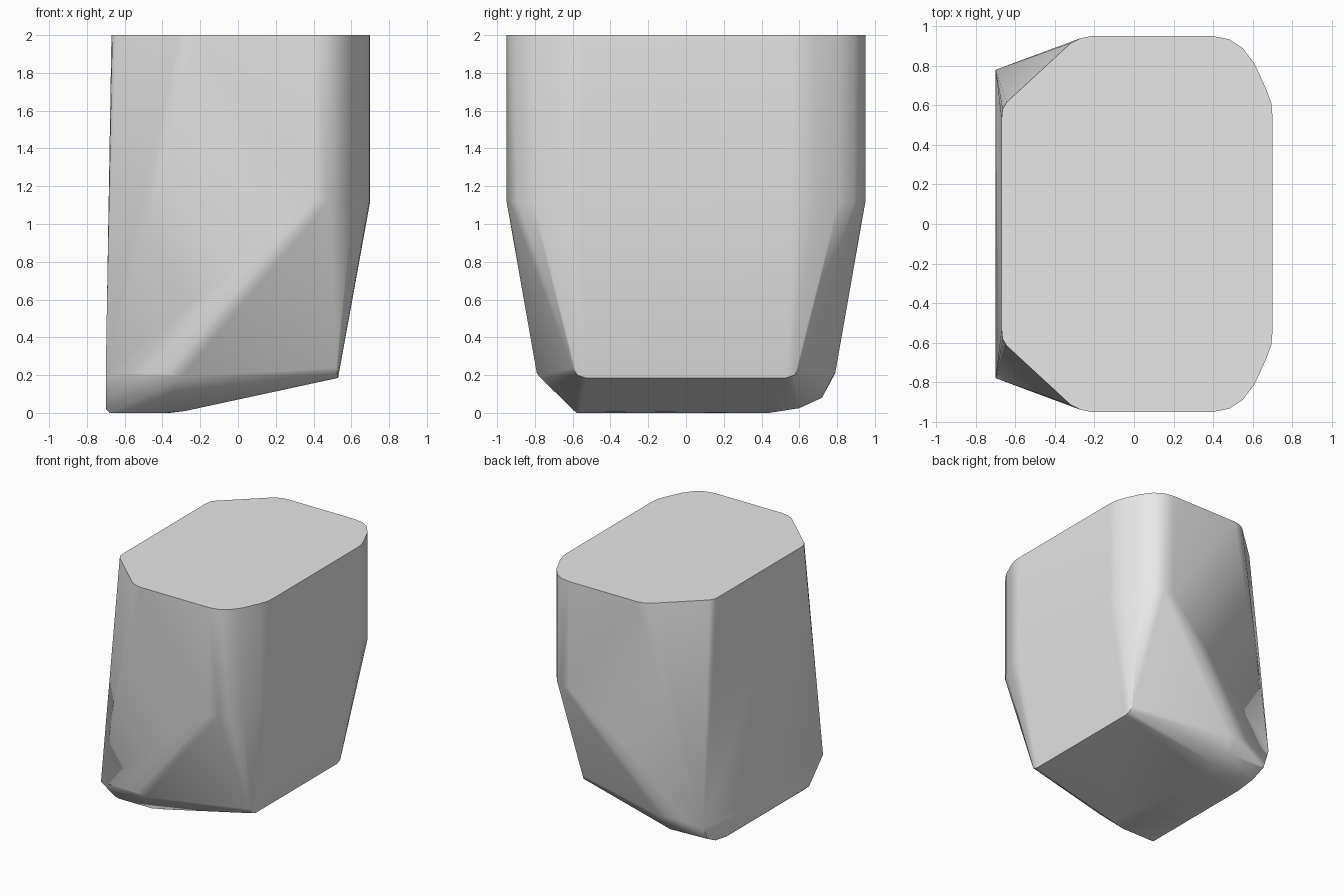
import bpy
import bmesh
import math

cube = bpy.data.objects.get("Cube")
if cube:
    bpy.data.objects.remove(cube, do_unlink=True)

# Plain grey material
grey = bpy.data.materials.new("plain grey")
grey.use_nodes = True
colour = (0.8, 0.8, 0.8, 1)
grey.diffuse_color = colour
grey.node_tree.nodes["Principled BSDF"].inputs["Base Color"].default_value = colour

TOP, KINK = 2.0, 1.12

# Rounded corner profile, and cut corner profile, as (x, y) for one half
rounded = [(0.40, 0.95), (0.48, 0.935), (0.55, 0.89), (0.61, 0.81),
           (0.67, 0.68), (0.695, 0.61), (0.70, 0.55)]
cut = [(-0.22, 0.95), (-0.27, 0.94), (-0.32, 0.915),
       (-0.645, 0.615), (-0.665, 0.58), (-0.67, 0.53)]

half = [(x, y, TOP) for x, y in rounded + cut]
# Upright walls reach down to the kink
half += [(x, y, KINK) for x, y in rounded]
# Tapered foot on the sloping side
half += [(0.53, 0.53, 0.185), (0.527, 0.575, 0.20), (0.52, 0.60, 0.24)]
# Widest line of the foot
half += [(-0.70, 0.78, 0.21), (-0.37, 0.79, 0.21), (-0.30, 0.775, 0.19)]

# The underside is chamfered at the front and rounder at the back
front_sole = [(-0.70, -0.60, 0.02), (-0.68, -0.58, 0),
              (-0.38, -0.58, 0), (-0.28, -0.56, 0.01)]
back_sole = [(-0.70, 0.72, 0.09), (-0.36, 0.72, 0.08),
             (-0.69, 0.60, 0.03), (-0.34, 0.60, 0.025),
             (-0.68, 0.44, 0), (-0.36, 0.44, 0)]

points = [(x, s * y, z) for s in (1, -1) for x, y, z in half]
points += front_sole + back_sole

# Wrap the faceted body around its corners
bm = bmesh.new()
for p in points:
    bm.verts.new(p)
hull = bmesh.ops.convex_hull(bm, input=bm.verts[:])
loose = {v for v in hull["geom_interior"] + hull["geom_unused"]
         if isinstance(v, bmesh.types.BMVert) and not v.link_faces}
bmesh.ops.delete(bm, geom=list(loose), context="VERTS")
bmesh.ops.dissolve_limit(bm, angle_limit=math.radians(0.5),
                         verts=bm.verts[:], edges=bm.edges[:])
bmesh.ops.recalc_face_normals(bm, faces=bm.faces[:])

mesh = bpy.data.meshes.new("tapered_block")
bm.to_mesh(mesh)
bm.free()
block = bpy.data.objects.new("tapered_block", mesh)
bpy.context.collection.objects.link(block)
mesh.materials.append(grey)

# Smooth corners with crisp rims
bpy.context.view_layer.objects.active = block
block.select_set(True)
bpy.ops.object.shade_smooth_by_angle(angle=math.radians(35))
weighted = block.modifiers.new("even shading", "WEIGHTED_NORMAL")
weighted.keep_sharp = True
